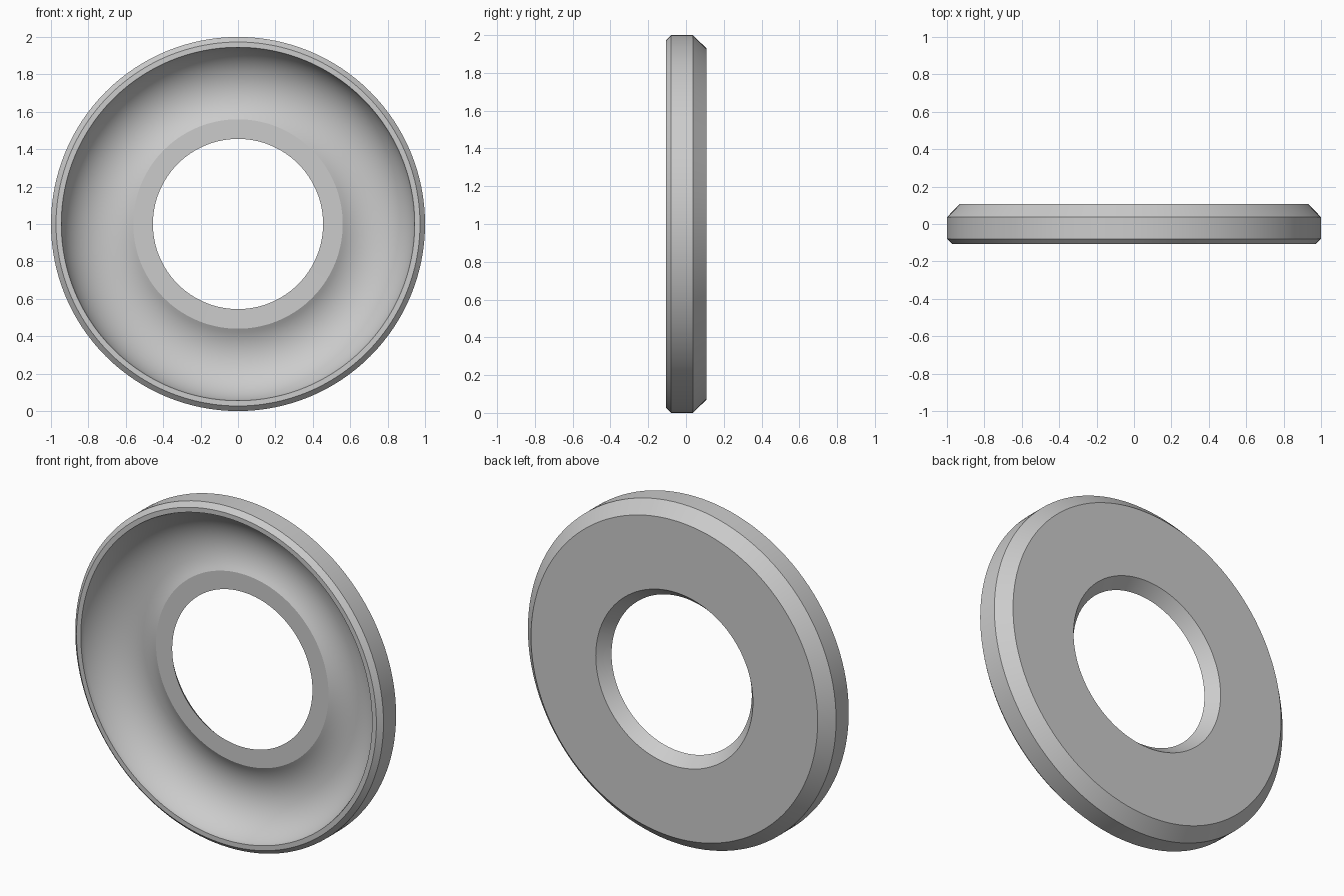
import bpy, bmesh, math
from mathutils import Vector

if "Cube" in bpy.data.objects:
    bpy.data.objects.remove(bpy.data.objects["Cube"])

SEGMENTS = 128


def arc(cr, cy, radius, start, end, steps):
    """Points (r, y) on a circular arc, angles measured from +y towards +r."""
    return [(cr + radius * math.sin(a), cy + radius * math.cos(a))
            for a in (start + (end - start) * i / steps for i in range(steps + 1))]


def lathe(name, profile, height):
    """Revolve a closed (radius, y) profile around the y axis."""
    bm = bmesh.new()
    verts = [bm.verts.new((r, y, 0)) for r, y in profile]
    edges = [bm.edges.new((verts[i - 1], verts[i])) for i in range(len(verts))]
    bmesh.ops.spin(bm, geom=verts + edges, cent=Vector(), axis=(0, 1, 0),
                   angle=2 * math.pi, steps=SEGMENTS)
    bmesh.ops.remove_doubles(bm, verts=bm.verts, dist=1e-4)
    bmesh.ops.recalc_face_normals(bm, faces=bm.faces)
    mesh = bpy.data.meshes.new(name)
    bm.to_mesh(mesh)
    bm.free()
    obj = bpy.data.objects.new(name, mesh)
    bpy.context.collection.objects.link(obj)
    obj.location.z = height
    bpy.context.view_layer.objects.active = obj
    obj.select_set(True)
    bpy.ops.object.shade_smooth_by_angle(angle=math.radians(25))
    return obj


# Concave groove between the inner flat and the front rim
groove = arc(0.698, -0.177, 0.257, math.radians(-32.5), math.radians(74), 20)

# Chamfered back, tapered bore, inner flat, groove and thin front rim
profile = [(1.0, -0.08), (1.0, 0.037), (0.93, 0.108), (0.51, 0.108),
           (0.455, 0.04)] + groove + [(0.945, -0.107), (0.973, -0.107)]
lathe("dished_ring", profile, 1.0)
